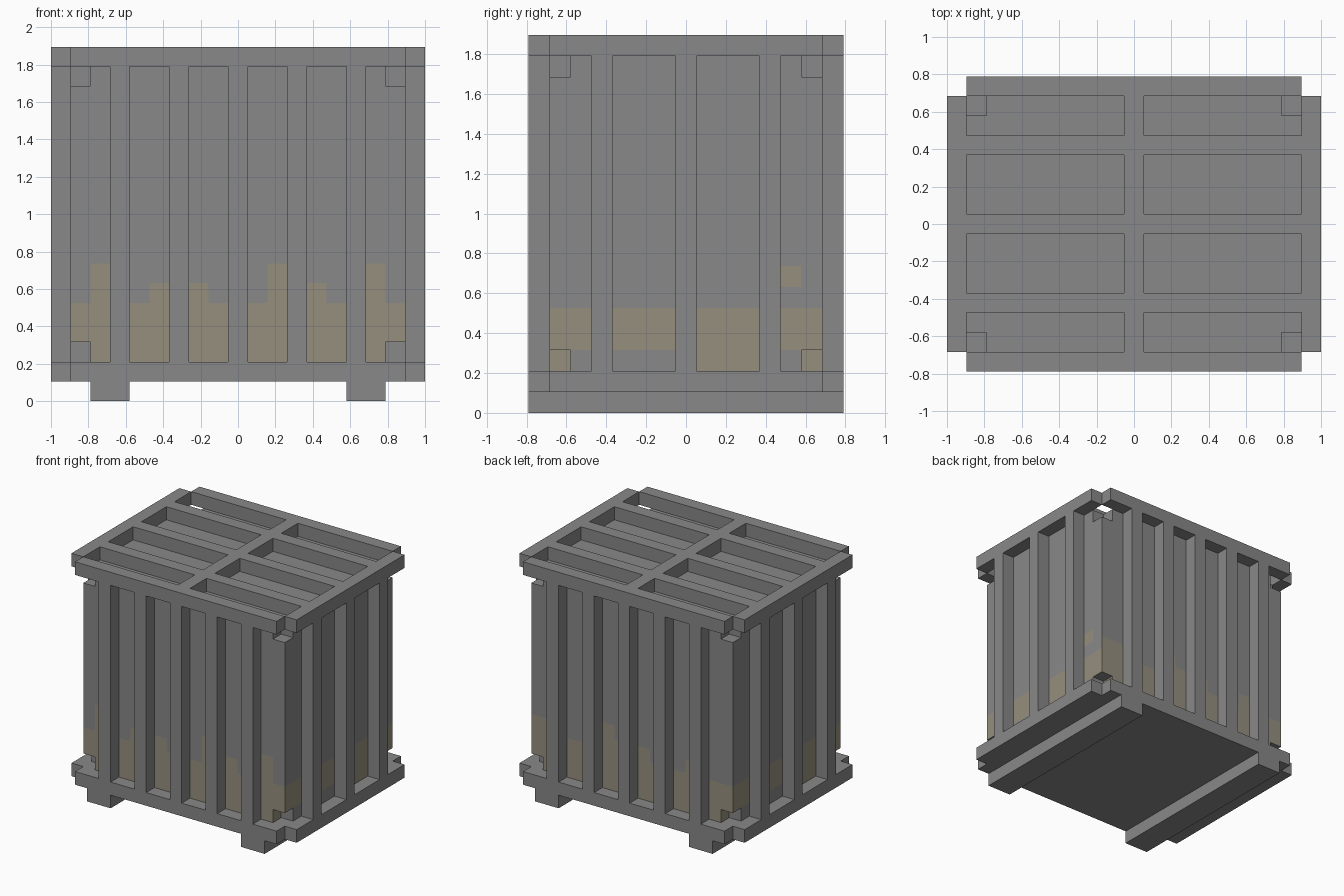
import bpy, bmesh, math
from mathutils import Vector

cube = bpy.data.objects.get("Cube")
if cube:
    bpy.data.objects.remove(cube, do_unlink=True)

U = 2 / 19  # module size: the crate is 19 x 15 x 18 modules


def material(name, rgb):
    m = bpy.data.materials.new(name)
    m.use_nodes = True
    m.diffuse_color = (*rgb, 1)
    bsdf = next(n for n in m.node_tree.nodes if n.type == 'BSDF_PRINCIPLED')
    bsdf.inputs["Base Color"].default_value = (*rgb, 1)
    return m


GREY = material("steel grey", (0.246, 0.246, 0.246))
TAN = material("dusty tan", (0.305, 0.275, 0.208))


def add_object(name, bm, mats):
    bmesh.ops.scale(bm, vec=(U, U, U), verts=bm.verts)
    mesh = bpy.data.meshes.new(name)
    bm.to_mesh(mesh)
    bm.free()
    for m in mats:
        mesh.materials.append(m)
    ob = bpy.data.objects.new(name, mesh)
    bpy.context.collection.objects.link(ob)
    return ob


def box(bm, lo, hi):
    verts = bmesh.ops.create_cube(bm, size=1)["verts"]
    for v in verts:
        v.co = Vector([lo[i] + (v.co[i] + 0.5) * (hi[i] - lo[i]) for i in range(3)])


def bars(name, boxes):
    bm = bmesh.new()
    for lo, hi in boxes:
        box(bm, lo, hi)
    return add_object(name, bm, [GREY])


# Dust height per column on the front and back, from -x to +x (2 = clean)
FRONT = [5, 7, 2, 5, 6, 2, 6, 5, 2, 5, 7, 2, 6, 5, 2, 7, 5]
BACK = [5, 5, 2, 6, 5, 2, 5, 6, 2, 6, 7, 2, 5, 5, 2, 6, 6]


def dusty(c, n):
    if abs(n.y) > 0.5:
        if abs(c.y) < 6:  # inside the corner notches
            return False
        return c.z < (FRONT if n.y < 0 else BACK)[int(c.x + 8.5)]
    if abs(n.x) > 0.5:
        if abs(c.x) < 8:
            return c.z < 3
        y = c.y if n.x > 0 else -c.y
        col = int(y + 6.5)
        start = 2 if 7 <= col <= 9 else 3
        return start < c.z < 5 or (col == 11 and 6 < c.z < 7)
    return False


# Inner body: cut along the modules, corners notched, dust by position
bm = bmesh.new()
box(bm, (-8.5, -6.5, 2), (8.5, 6.5, 17))
cuts = ([(0, i - 7.5) for i in range(16)] + [(1, i - 5.5) for i in range(12)]
        + [(2, z) for z in (3, 5, 6, 7, 16)])
for axis, pos in cuts:
    p = Vector((0, 0, 0))
    n = Vector((0, 0, 0))
    p[axis], n[axis] = pos, 1
    bmesh.ops.bisect_plane(bm, geom=bm.verts[:] + bm.edges[:] + bm.faces[:],
                           plane_co=p, plane_no=n)


def key(co):
    return tuple(round(c * 2) for c in co)


lookup = {key(v.co): v for v in bm.verts}
for sx in (-1, 1):
    for sy in (-1, 1):
        for zo, zi in ((2, 3), (17, 16)):
            outer = Vector((8.5 * sx, 6.5 * sy, zo))
            inner = Vector((7.5 * sx, 5.5 * sy, zi))
            bm.verts.remove(lookup[key(outer)])
            centre = bm.verts.new(inner)
            for a in range(3):
                b, c = (a + 1) % 3, (a + 2) % 3
                quad = [centre]
                for moved in ((b,), (b, c), (c,)):
                    co = inner.copy()
                    for k in moved:
                        co[k] = outer[k]
                    # the vertex with a single axis moved is on a notch edge
                    v = lookup.get(key(co))
                    if v is None:
                        v = lookup[key(co)] = bm.verts.new(co)
                    quad.append(v)
                bm.faces.new(quad)
bmesh.ops.recalc_face_normals(bm, faces=bm.faces)
bm.normal_update()
for f in bm.faces:
    f.material_index = int(dusty(f.calc_center_median(), f.normal))
bmesh.ops.dissolve_limit(bm, angle_limit=0.01, verts=bm.verts, edges=bm.edges,
                         delimit={'MATERIAL'})
add_object("container_body", bm, [GREY, TAN])


# Rims around the top and bottom, open at the four corners
def rim(z):
    out = []
    for s in (-1, 1):
        ya, yb = sorted((6.5 * s, 7.5 * s))
        xa, xb = sorted((8.5 * s, 9.5 * s))
        out.append(((-8.5, ya, z), (8.5, yb, z + 1)))
        out.append(((xa, -6.5, z), (xb, 6.5, z + 1)))
    return out


bars("top_rim", rim(17))
bars("bottom_rim", rim(1))
bars("floor_plate", [((-8.5, -6.5, 1), (8.5, 6.5, 2))])

# Upright ribs on the four walls
for name, s in (("front", -1), ("back", 1)):
    ya, yb = sorted((6.5 * s, 7.5 * s))
    bars(name + "_ribs", [((x - 0.5, ya, 2), (x + 0.5, yb, 17)) for x in (-6, -3, 0, 3, 6)])
for name, s in (("right", -1), ("left", 1)):
    xa, xb = sorted((8.5 * s, 9.5 * s))
    bars(name + "_ribs", [((xa, y - 0.5, 2), (xb, y + 0.5, 17)) for y in (-4, 0, 4)])

# Roof lattice: one spine and three cross bars on each side
bars("roof_spine", [((-0.5, -6.5, 17), (0.5, 6.5, 18))])
bars("roof_bars", [((x, y - 0.5, 17), (x + 8, y + 0.5, 18))
                   for x in (-8.5, 0.5) for y in (-4, 0, 4)])

# Two skids under the floor
for name, x in (("right_skid", -7.5), ("left_skid", 5.5)):
    bars(name, [((x, -7.5, 0), (x + 2, 7.5, 1))])
